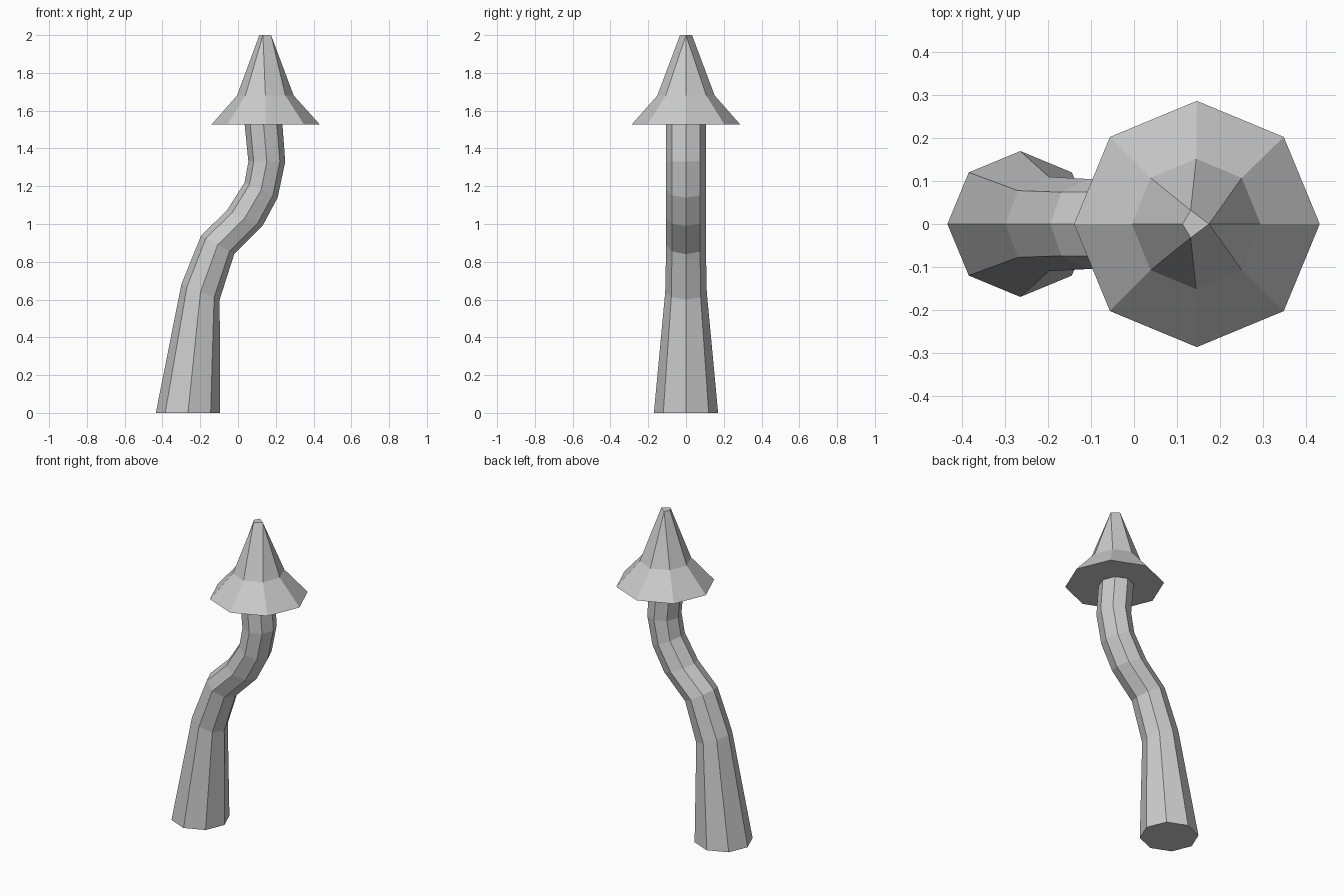
import bpy, bmesh
from math import cos, sin, pi
from mathutils import Vector

cube = bpy.data.objects.get("Cube")
if cube:
    bpy.data.objects.remove(cube, do_unlink=True)

SIDES = 8
grey = bpy.data.materials.new("plain grey")
grey.use_nodes = True
colour = (0.6, 0.6, 0.6, 1)
grey.diffuse_color = colour
grey.node_tree.nodes["Principled BSDF"].inputs["Base Color"].default_value = colour


def ring(left, right, depth):
    """Eight-sided ring spanning two (x, z) points, with a half-depth in y."""
    a, b = Vector((left[0], 0, left[1])), Vector((right[0], 0, right[1]))
    mid, half = (a + b) / 2, (b - a) / 2
    angles = [2 * pi * k / SIDES for k in range(SIDES)]
    return [mid + half * cos(t) + Vector((0, depth * sin(t), 0)) for t in angles]


def loft(name, rings):
    """Skin the rings and close both ends."""
    bm = bmesh.new()
    loops = [[bm.verts.new(p) for p in r] for r in rings]
    for low, high in zip(loops, loops[1:]):
        for k in range(SIDES):
            n = (k + 1) % SIDES
            bm.faces.new((low[k], low[n], high[n], high[k]))
    bm.faces.new(loops[0][::-1])
    bm.faces.new(loops[-1])
    bmesh.ops.remove_doubles(bm, verts=bm.verts, dist=0.0005)
    bmesh.ops.recalc_face_normals(bm, faces=bm.faces)
    mesh = bpy.data.meshes.new(name)
    bm.to_mesh(mesh)
    bm.free()
    mesh.materials.append(grey)
    obj = bpy.data.objects.new(name, mesh)
    bpy.context.collection.objects.link(obj)
    return obj


# Crooked tapering stem: left end, right end and half-depth of each ring
loft("stem", [ring(*r) for r in (
    ((-0.435, 0), (-0.095, 0), 0.17),
    ((-0.30, 0.68), (-0.097, 0.60), 0.11),
    ((-0.195, 0.94), (-0.02, 0.84), 0.105),
    ((-0.06, 1.07), (0.13, 0.99), 0.105),
    ((0.035, 1.22), (0.21, 1.14), 0.105),
    ((0.055, 1.33), (0.25, 1.33), 0.105),
    ((0.035, 1.53), (0.235, 1.53), 0.105),
)])

# Pointed cap: flared brim, cone and a small four-cornered tip
right, back, left, front = (Vector(p) for p in (
    (0.175, 0, 2), (0.132, 0.032, 2), (0.113, 0, 2), (0.132, -0.032, 2)))
tip = [right, right, back, back, left, front, front, right]
loft("cap", [
    ring((-0.14, 1.527), (0.433, 1.527), 0.287),
    ring((-0.005, 1.68), (0.295, 1.68), 0.152),
    tip,
])
